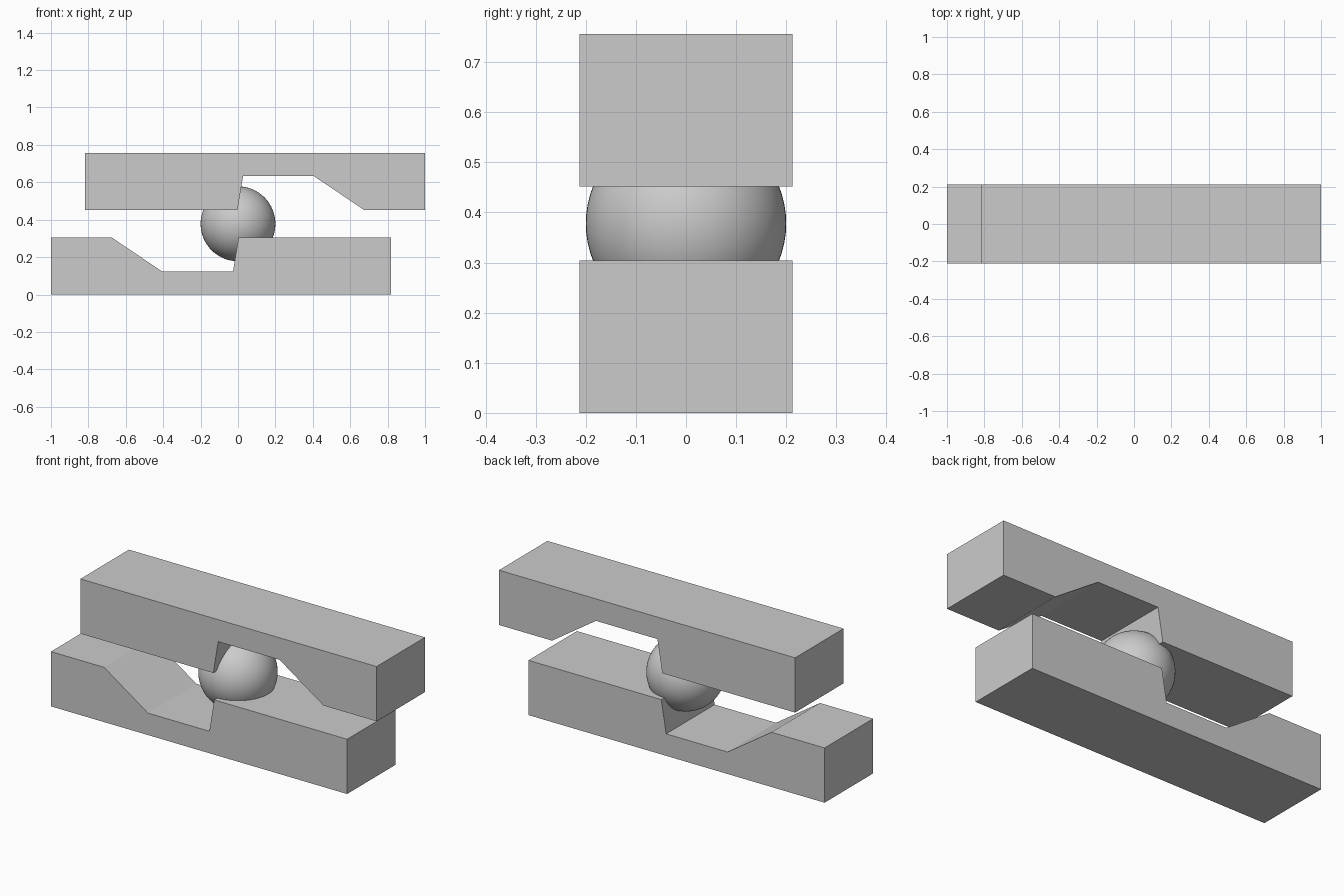
import bpy
import bmesh
from math import pi
from mathutils import Matrix, Vector

cube = bpy.data.objects.get("Cube")
if cube:
    bpy.data.objects.remove(cube, do_unlink=True)

HALF_DEPTH = 0.2125
CENTRE = Vector((0, 0, 0.378))

grey = bpy.data.materials.new("light_grey")
grey.use_nodes = True
colour = (0.6, 0.6, 0.6, 1)
grey.diffuse_color = colour
grey.node_tree.nodes["Principled BSDF"].inputs["Base Color"].default_value = colour

# Side outline of the lower bar, with its sloped notch and steep step
BAR_PROFILE = [(-1, 0), (0.819, 0), (0.819, 0.304), (0.003, 0.304),
               (-0.027, 0.122), (-0.404, 0.122), (-0.674, 0.304), (-1, 0.304)]


def add_object(name, bm):
    mesh = bpy.data.meshes.new(name)
    bm.to_mesh(mesh)
    bm.free()
    mesh.materials.append(grey)
    obj = bpy.data.objects.new(name, mesh)
    bpy.context.collection.objects.link(obj)
    return obj


def add_bar(name, turn):
    """Extrude the outline through the depth, then turn it about the centre."""
    bm = bmesh.new()
    face = bm.faces.new([bm.verts.new((x, -HALF_DEPTH, z)) for x, z in BAR_PROFILE])
    result = bmesh.ops.extrude_face_region(bm, geom=[face], use_keep_orig=True)
    moved = [v for v in result["geom"] if isinstance(v, bmesh.types.BMVert)]
    bmesh.ops.translate(bm, verts=moved, vec=(0, 2 * HALF_DEPTH, 0))
    bmesh.ops.rotate(bm, verts=bm.verts, cent=CENTRE,
                     matrix=Matrix.Rotation(turn, 3, "Y"))
    bmesh.ops.recalc_face_normals(bm, faces=bm.faces)
    return add_object(name, bm)


# Two identical bars facing each other
add_bar("lower_bar", 0)
add_bar("upper_bar", pi)

# Ball held between the steps
bm = bmesh.new()
bmesh.ops.create_uvsphere(bm, u_segments=64, v_segments=32, radius=0.2,
                          matrix=Matrix.Translation(CENTRE))
for f in bm.faces:
    f.smooth = True
add_object("ball", bm)
